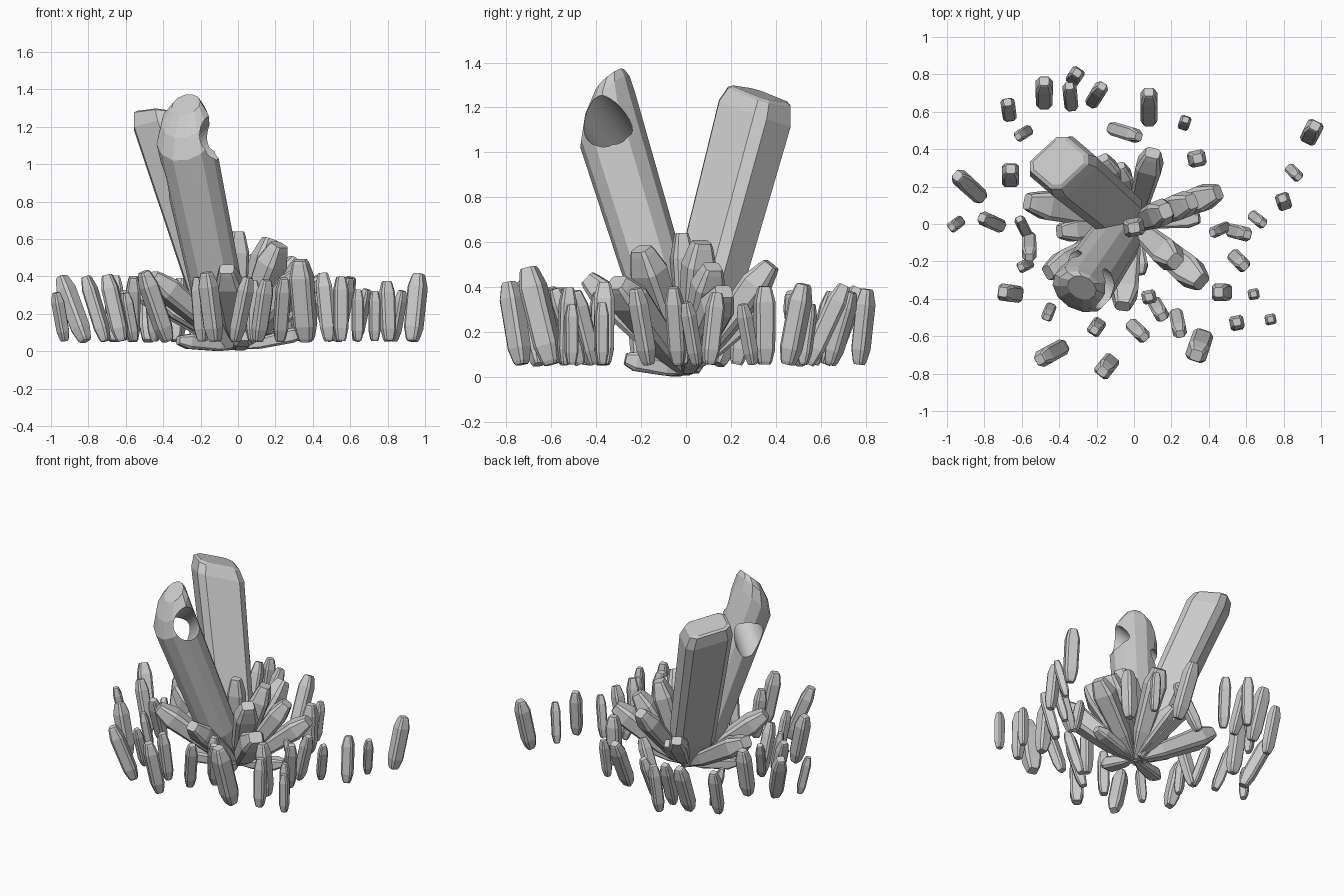
import bpy, bmesh, math, random
from mathutils import Vector

if "Cube" in bpy.data.objects:
    bpy.data.objects.remove(bpy.data.objects["Cube"])

random.seed(4)


def section(w, d, sides):
    """Chamfered rectangle (8 points) or a round-ish polygon."""
    if sides == 8:
        a, b, c = w / 2, d / 2, 0.17 * min(w, d)
        return [(a, -b + c), (a, b - c), (a - c, b), (-a + c, b),
                (-a, b - c), (-a, -b + c), (-a + c, -b), (a - c, -b)]
    return [(w / 2 * math.cos(2 * math.pi * i / sides),
             d / 2 * math.sin(2 * math.pi * i / sides)) for i in range(sides)]


def crystal(name, base, tip, w, d, profile, sides=8):
    """Loft a section from base to tip. Profile rows: fraction along, scale,
    outward shift, drop per unit outward, drop per unit sideways."""
    base, tip = Vector(base), Vector(tip)
    axis = (tip - base).normalized()
    side = axis.cross(Vector((0, 0, 1)))
    side = side.normalized() if side.length > 0.06 else Vector((1, 0.2, 0)).normalized()
    out = axis.cross(side).normalized()
    side = out.cross(axis).normalized()
    bm = bmesh.new()
    rings = []
    for row in profile:
        t, s, shift, drop_out, drop_side = (tuple(row) + (0, 0, 0))[:5]
        rings.append([bm.verts.new(base.lerp(tip, t) + side * x * s + out * (y * s + shift)
                                   - axis * s * (y * drop_out + x * drop_side))
                      for x, y in section(w, d, sides)])
    for lo, hi in zip(rings, rings[1:]):
        for i in range(sides):
            j = (i + 1) % sides
            bm.faces.new((lo[i], lo[j], hi[j], hi[i]))
    bm.faces.new(rings[0][::-1])
    bm.faces.new(rings[-1])
    bmesh.ops.recalc_face_normals(bm, faces=bm.faces)
    me = bpy.data.meshes.new(name)
    bm.to_mesh(me)
    bm.free()
    ob = bpy.data.objects.new(name, me)
    bpy.context.collection.objects.link(ob)
    return ob


# two tall crystals leaning apart, with slanted ends
BACK = [(0, 0.35), (0.2, 0.88), (0.93, 1, 0, -.2, .3), (0.99, 0.86, 0, -.3, .3),
        (1, 0.74, 0, -.3, .3)]
crystal("tall_crystal_back", (-0.02, 0, 0.03), (-0.405, 0.33, 1.26), 0.31, 0.25, BACK)
FRONT = [(0, 0.35), (0.2, 0.88), (0.88, 1, 0, .5, -.2), (0.95, 0.82, -.03, .5, -.2),
         (1, 0.5, -.07, .4, -.15)]
front = crystal("tall_crystal_front", (-0.05, -0.01, 0.03), (-0.315, -0.395, 1.295),
                0.32, 0.30, FRONT, 12)

# round hole bored through the front crystal
hole_a, hole_b = Vector((-0.12, -0.385, 1.155)), Vector((-0.37, -0.215, 0.93))
way = (hole_b - hole_a).normalized()
cutter = crystal("hole_cutter", hole_a - way * 0.4, hole_b + way * 0.15,
                 0.205, 0.205, [(0, 1), (1, 1)], 32)
cutter.hide_render = True
cut = front.modifiers.new("hole", 'BOOLEAN')
cut.operation = 'DIFFERENCE'
cut.solver = 'EXACT'
cut.object = cutter
# bake the hole, then drop the cutter
done = bpy.data.meshes.new_from_object(
    front.evaluated_get(bpy.context.evaluated_depsgraph_get()))
front.modifiers.clear()
front.data = done
bpy.data.objects.remove(cutter)

# medium crystals radiating from the centre: tip x, y, z, width
MEDIUM = [(0, 0.22), (0.3, 0.75), (0.82, 1), (0.96, 0.68), (1, 0.55)]
tips = [(-0.57, 0.12, 0.37, 0.15), (0.10, 0.38, 0.50, 0.14), (0.45, 0.17, 0.38, 0.14),
        (0.31, 0.12, 0.49, 0.14), (0.17, 0.07, 0.60, 0.14), (0.36, -0.31, 0.42, 0.16),
        (0.22, -0.20, 0.57, 0.15), (-0.06, -0.44, 0.44, 0.14), (0.0, -0.02, 0.64, 0.11),
        (-0.17, 0.35, 0.36, 0.12), (-0.40, -0.04, 0.27, 0.12), (-0.46, -0.26, 0.40, 0.14),
        (-0.32, -0.14, 0.06, 0.09), (0.35, 0.03, 0.10, 0.09), (-0.08, 0.31, 0.30, 0.11),
        (0.03, -0.27, 0.08, 0.10)]
for i, (x, y, z, w) in enumerate(tips):
    crystal(f"medium_crystal_{i + 1}", (x * 0.03, y * 0.03, 0.018), (x, y, z),
            w, w * 0.88, MEDIUM)

# loose shards around the cluster: centre x, y, lean x, y
SHARD = [(0, 0.55), (0.04, 0.7), (0.2, 0.97), (0.8, 1), (0.97, 0.68), (1, 0.55)]
tallest = [(.35, -.65, -.03, -.09)]
large = [(-.48, .70, 0, .11), (.08, .625, 0, .14), (-.66, .26, 0, .06), (-.88, .20, -.11, .10),
         (-.66, -.37, -.07, .01), (-.44, -.69, -.11, -.06), (-.145, -.76, -.04, -.05),
         (.47, -.365, -.03, 0), (.335, .35, .01, 0), (.95, .49, .03, .06)]
middle = [(-.34, .68, -.01, .10), (-.20, .69, .05, .08), (-.05, .49, .13, -.04),
          (-.67, .61, -.01, .07), (-.76, .01, -.09, .04), (-.56, -.12, 0, -.10),
          (-.20, -.55, -.02, -.03), (.02, -.57, .06, -.06), (.08, -.39, 0, 0),
          (.13, -.455, .04, -.07), (.235, -.53, .02, -.10), (.56, -.195, .05, -.05),
          (.56, -.045, .08, -.02), (.55, -.53, 0, .01), (.80, .12, -.01, .03),
          (-.315, .79, .02, .03)]
small = [(.27, .54, .01, .03), (-.59, .485, -.05, -.03), (-.95, 0, -.04, -.03),
         (-.59, -.02, -.04, .08), (-.58, -.22, -.04, -.02), (-.455, -.47, -.02, -.05),
         (.64, -.375, 0, 0), (.73, -.51, 0, 0), (.46, -.03, -.07, -.03),
         (.66, .025, .05, -.04), (.855, .275, .04, -.04)]
for label, group, w, h in (("tallest", tallest, .115, .44), ("large", large, .092, .355),
                           ("middle", middle, .076, .33), ("small", small, .06, .265)):
    for i, (x, y, dx, dy) in enumerate(group):
        lean = Vector((dx, dy, 0)) * 0.58
        mid = Vector((x, y, 0))
        top = 0.055 + h * random.uniform(0.96, 1.05)
        crystal(f"{label}_shard_{i + 1}", mid - lean + Vector((0, 0, 0.055)),
                mid + lean + Vector((0, 0, top)), w, w * 0.95, SHARD)
